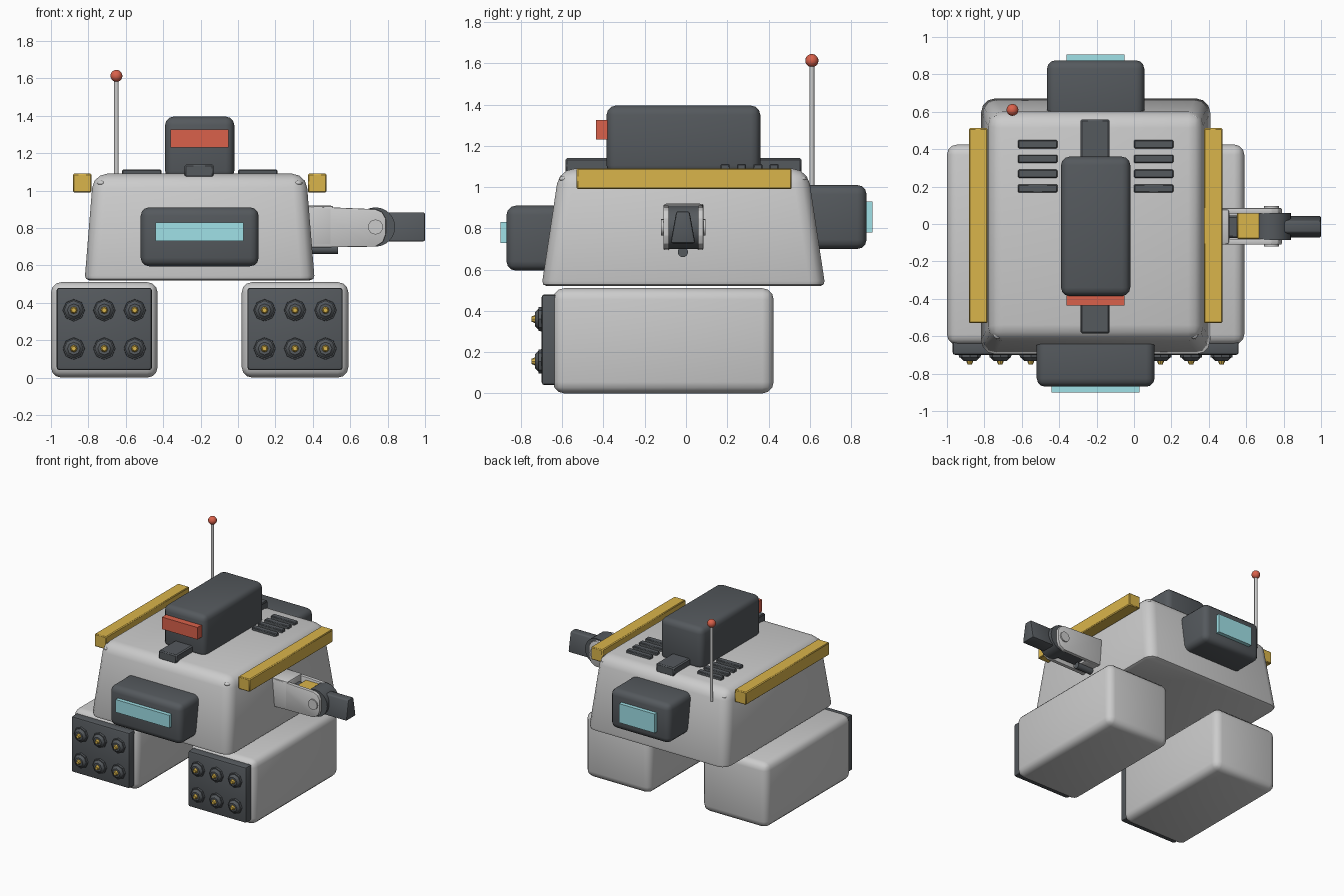
import bpy, bmesh, math
from mathutils import Matrix, Vector

if "Cube" in bpy.data.objects:
    bpy.data.objects.remove(bpy.data.objects["Cube"])

COLORS = {"dark": (0.09, 0.10, 0.11, 1), "yellow": (0.70, 0.46, 0.07, 1),
          "red": (0.70, 0.12, 0.07, 1), "cyan": (0.35, 0.75, 0.80, 1)}
MATS = {}
for key, rgba in COLORS.items():
    MATS[key] = bpy.data.materials.new(key)
    MATS[key].diffuse_color = rgba


def finish(name, bm, color=None):
    bmesh.ops.recalc_face_normals(bm, faces=bm.faces)
    me = bpy.data.meshes.new(name)
    bm.to_mesh(me)
    bm.free()
    ob = bpy.data.objects.new(name, me)
    bpy.context.collection.objects.link(ob)
    if color:
        me.materials.append(MATS[color])
    bpy.ops.object.select_all(action='DESELECT')
    ob.select_set(True)
    bpy.context.view_layer.objects.active = ob
    bpy.ops.object.shade_smooth_by_angle(angle=math.radians(40))
    return ob


def box(name, x, y, z, color=None, bevel=0.0, seg=3, taper=(1, 1), low_bevel=None):
    """Box from (min, max) ranges; taper scales the top face."""
    bm = bmesh.new()
    bmesh.ops.create_cube(bm, size=1)
    c = [(r[0] + r[1]) / 2 for r in (x, y, z)]
    for v in bm.verts:
        t = taper if v.co.z > 0 else (1, 1)
        v.co = (c[0] + v.co.x * (x[1] - x[0]) * t[0],
                c[1] + v.co.y * (y[1] - y[0]) * t[1],
                c[2] + v.co.z * (z[1] - z[0]))
    if bevel:
        low = lambda e: all(v.co.z < z[0] + 1e-4 for v in e.verts)
        edges = [e for e in bm.edges if low_bevel is None or not low(e)]
        bmesh.ops.bevel(bm, geom=edges, offset=bevel, segments=seg, profile=0.5,
                        affect='EDGES', clamp_overlap=True)
        if low_bevel:
            bmesh.ops.bevel(bm, geom=[e for e in bm.edges if low(e)], offset=low_bevel,
                            segments=2, profile=0.5, affect='EDGES', clamp_overlap=True)
    return finish(name, bm, color)


def rod(name, a, b, r1, r2=None, color=None, sides=16):
    """Cylinder or cone from point a to point b."""
    a, b = Vector(a), Vector(b)
    d = b - a
    m = Matrix.Translation((a + b) / 2) @ d.to_track_quat('Z', 'Y').to_matrix().to_4x4()
    bm = bmesh.new()
    bmesh.ops.create_cone(bm, cap_ends=True, segments=sides, radius1=r1,
                          radius2=r1 if r2 is None else r2, depth=d.length, matrix=m)
    return finish(name, bm, color)


def ball(name, p, r, color=None, scale=(1, 1, 1)):
    bm = bmesh.new()
    bmesh.ops.create_uvsphere(bm, u_segments=16, v_segments=10, radius=r,
                              matrix=Matrix.Translation(p) @ Matrix.Diagonal((*scale, 1)))
    return finish(name, bm, color)


def plate(name, pts, y0, y1, color=None, bevel=0.0):
    """Extrude an xz outline along y."""
    bm = bmesh.new()
    f = bm.faces.new([bm.verts.new((px, y0, pz)) for px, pz in pts])
    ext = bmesh.ops.extrude_face_region(bm, geom=[f])
    bmesh.ops.translate(bm, vec=(0, y1 - y0, 0),
                        verts=[v for v in ext["geom"] if isinstance(v, bmesh.types.BMVert)])
    if bevel:
        bmesh.ops.bevel(bm, geom=bm.edges[:], offset=bevel, segments=2, profile=0.5,
                        affect='EDGES', clamp_overlap=True)
    return finish(name, bm, color)


CX, CY = -0.205, -0.015

# Hull
box("hull", (-0.82, 0.41), (-0.70, 0.675), (0.52, 1.09), bevel=0.075,
    taper=(0.925, 0.875), low_bevel=0.025)
for sx in (-1, 1):
    for sy in (-1, 1):
        ball("hull_bolt", (CX + sx * 0.525, CY + sy * 0.575, 1.04), 0.024, scale=(1, 1, 0.6))

# Feet with rocket pods
for side, cx in (("left", -0.715), ("right", 0.305)):
    box(side + "_foot", (cx - 0.285, cx + 0.285), (-0.645, 0.425), (0, 0.51), bevel=0.055)
    box(side + "_pod_panel", (cx - 0.255, cx + 0.255), (-0.70, -0.60), (0.04, 0.48),
        "dark", 0.015, 2)
    for dx in (-0.163, 0, 0.163):
        for z in (0.155, 0.36):
            rod(side + "_pod_collar", (cx + dx, -0.69, z), (cx + dx, -0.715, z),
                0.06, 0.058, "dark", 8)
            rod(side + "_pod_nozzle", (cx + dx, -0.71, z), (cx + dx, -0.732, z),
                0.056, 0.034, "dark", 8)
            rod(side + "_rocket_tip", (cx + dx, -0.72, z), (cx + dx, -0.75, z),
                0.024, 0.012, "yellow", 8)

# Front and rear sensor housings
box("front_housing", (-0.52, 0.11), (-0.87, -0.55), (0.595, 0.91), "dark", 0.045)
box("front_window", (-0.44, 0.03), (-0.90, -0.84), (0.73, 0.83), "cyan")
box("rear_housing", (-0.465, 0.055), (0.52, 0.875), (0.70, 1.01), "dark", 0.045)
box("rear_window", (-0.36, -0.05), (0.84, 0.905), (0.78, 0.93), "cyan")

# Roof turret
box("turret", (-0.39, -0.02), (-0.385, 0.36), (1.06, 1.395), "dark", 0.045)
box("turret_lens", (-0.36, -0.05), (-0.435, -0.36), (1.23, 1.325), "red")
box("turret_rail", (-0.285, -0.13), (-0.585, 0.56), (1.07, 1.14), "dark", 0.008, 1)

# Roof vents
for x in (-0.515, 0.105):
    for i in range(4):
        y = 0.19 + 0.079 * i
        box("vent_slat", (x - 0.105, x + 0.105), (y - 0.022, y + 0.022), (1.06, 1.112),
            "dark", 0.005, 1)

# Side bumper bars
for x in (-0.833, 0.423):
    box("side_bar", (x - 0.05, x + 0.05), (-0.53, 0.512), (0.99, 1.09), "yellow", 0.006, 1)

# Antenna
rod("antenna_mast", (-0.65, 0.61, 1.0), (-0.65, 0.61, 1.60), 0.012)
ball("antenna_tip", (-0.65, 0.61, 1.613), 0.032, "red")

# Arm: mount, side plates, joint and tip
box("arm_mount", (0.33, 0.51), (-0.11, 0.08), (0.70, 0.92), bevel=0.015, seg=2)
box("arm_core", (0.45, 0.72), (-0.075, 0.045), (0.72, 0.87), "dark", 0.01, 1)
box("arm_band", (0.55, 0.675), (-0.08, 0.065), (0.74, 0.885), "yellow", 0.006, 1)
outline = [(0.38, 0.695), (0.735, 0.70), (0.775, 0.725), (0.79, 0.765), (0.79, 0.85),
           (0.77, 0.885), (0.735, 0.90), (0.38, 0.915)]
for y in (-0.095, 0.07):
    plate("arm_side_plate", outline, y - 0.015, y + 0.015, bevel=0.005)
    s = 1 if y > 0 else -1
    rod("arm_pivot_cap", (0.735, y, 0.805), (0.735, y + s * 0.025, 0.805), 0.04)
rod("arm_joint", (0.735, -0.085, 0.805), (0.735, 0.06, 0.805), 0.105, color="dark", sides=24)
rod("arm_lower_rod", (0.36, CY, 0.685), (0.535, CY, 0.685), 0.025, color="dark")
bm = bmesh.new()
bmesh.ops.create_cube(bm, size=1)
for v in bm.verts:
    hw = 0.032 if v.co.z > 0 else 0.06
    v.co = (0.88 + v.co.x * 0.24, CY + 2 * v.co.y * hw, 0.805 + v.co.z * 0.155)
bmesh.ops.bevel(bm, geom=bm.edges[:], offset=0.01, segments=2, profile=0.5, affect='EDGES')
finish("arm_tip", bm, "dark")

for m in bpy.data.materials:
    if m.users and not m.is_grease_pencil:
        m.use_nodes = True
        m.node_tree.nodes["Principled BSDF"].inputs["Base Color"].default_value = m.diffuse_color
